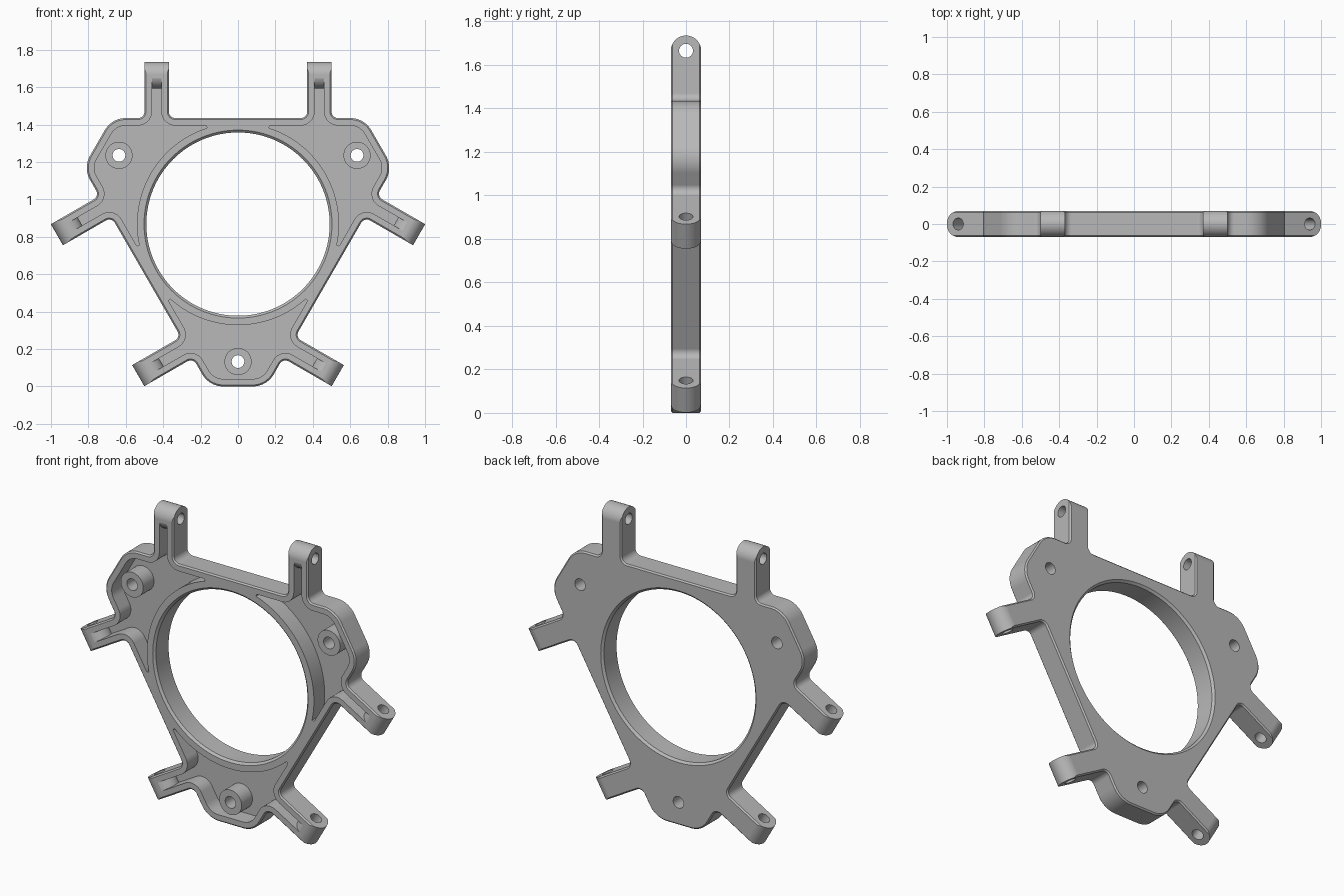
import bpy, bmesh
from math import sin, cos, tan, pi, radians
from mathutils import Matrix, Vector

if "Cube" in bpy.data.objects:
    bpy.data.objects.remove(bpy.data.objects["Cube"], do_unlink=True)

CENTRE = 0.868      # height of the ring centre
HALF = 0.07         # half thickness
EDGE = 0.567        # centre to long edges
FLAT = 0.868        # centre to short flats
ARM_IN, ARM_OUT, TIP = 0.37, 0.50, 0.867
PIN = TIP - HALF    # centre to pin axis
WALL = 0.04
FLOOR = 0.03


def sector(k):
    return Matrix.Translation((0, 0, CENTRE)) @ Matrix.Rotation(k * 2 * pi / 3, 4, 'Y')


def turn(p, k=1):
    a = k * 2 * pi / 3
    return (p[0] * cos(a) + p[1] * sin(a), p[1] * cos(a) - p[0] * sin(a), p[2])


def rounded(corners, steps=10):
    """Round each (x, z, radius) corner of a closed outline."""
    out = []
    for i, (x, z, r) in enumerate(corners):
        p = Vector((x, z))
        if r == 0:
            out.append(p)
            continue
        a = (Vector(corners[i - 1][:2]) - p).normalized()
        b = (Vector(corners[(i + 1) % len(corners)][:2]) - p).normalized()
        half = a.angle(b) / 2
        mid = p + (a + b).normalized() * r / sin(half)
        start = p + a * r / tan(half) - mid
        sweep = pi - 2 * half
        sign = 1 if a.x * b.y - a.y * b.x < 0 else -1
        for s in range(steps + 1):
            t = sign * sweep * s / steps
            out.append(mid + Vector((start.x * cos(t) - start.y * sin(t),
                                     start.x * sin(t) + start.y * cos(t))))
    return out


def circle(r, cx=0, cz=0, n=48):
    return [(cx + r * cos(2 * pi * i / n), cz + r * sin(2 * pi * i / n)) for i in range(n)]


def prism(name, outline, layers, k=0, along_x=False, chamfer=0):
    """Stack scaled copies of an outline at the given depths."""
    bm = bmesh.new()
    rows = []
    for d, s in layers:
        rows.append([bm.verts.new((d, p[0] * s, p[1] * s) if along_x else (p[0] * s, d, p[1] * s))
                     for p in outline])
    for low, high in zip(rows, rows[1:]):
        for i in range(len(low)):
            bm.faces.new((low[i - 1], low[i], high[i], high[i - 1]))
    bm.faces.new(rows[0])
    bm.faces.new(rows[-1])
    bmesh.ops.recalc_face_normals(bm, faces=bm.faces[:])
    if chamfer:
        rim = [e for e in bm.edges if abs(e.verts[0].co.y - e.verts[1].co.y) < 1e-5]
        bmesh.ops.bevel(bm, geom=rim, offset=chamfer, offset_type='OFFSET',
                        segments=1, profile=0.5, affect='EDGES', clamp_overlap=False)
    bm.transform(sector(k))
    mesh = bpy.data.meshes.new(name)
    bm.to_mesh(mesh)
    bm.free()
    ob = bpy.data.objects.new(name, mesh)
    bpy.context.collection.objects.link(ob)
    return ob


def cut(ob, cutter):
    cutter.hide_render = True
    mod = ob.modifiers.new("cut", 'BOOLEAN')
    mod.operation, mod.solver, mod.object = 'DIFFERENCE', 'EXACT', cutter
    bpy.context.view_layer.objects.active = ob
    bpy.ops.object.modifier_apply(modifier=mod.name)
    bpy.data.objects.remove(cutter, do_unlink=True)


def flat_corner(inset):
    return (FLAT - inset - (EDGE - inset) / 2) / sin(pi / 3)


# Plate outline: truncated triangle with two arms on each long edge
side = [(ARM_IN, EDGE, 0.035), (ARM_IN, TIP, 0), (ARM_OUT, TIP, 0),
        (ARM_OUT, EDGE, 0.035), (flat_corner(0), EDGE, 0.13)]
edge = [(-x, z, r) for x, z, r in reversed(side)] + side
outline = [turn(p, k) for k in range(3) for p in edge]
body = prism("bracket_plate", rounded(outline), [(-HALF, 1), (HALF, 1)], chamfer=0.008)

# Central bore with chamfered rims
cut(body, prism("bore", circle(0.49, n=128),
                [(-0.08, 1.047), (-0.058, 1), (0.058, 1), (0.08, 1.047)]))

# Pocket outline: inset walls, arm slots and an arc around the bore
inner = EDGE - WALL
half = [(0.17, inner, 0.004), (ARM_IN + WALL, inner, 0.075), (ARM_IN + WALL, PIN - 0.012, 0),
        (ARM_OUT - WALL, PIN - 0.012, 0), (ARM_OUT - WALL, inner, 0.075),
        (flat_corner(WALL), inner, 0.09)]
other = [turn((-x, z, r)) for x, z, r in reversed(half)]
first, last, count = radians(17.8), radians(102.2), 32
arc = []
for i in range(count + 1):
    t = last + (first - last) * i / count
    arc.append((0.54 * sin(t), 0.54 * cos(t), 0))
pocket = rounded(half + other + arc)
screw = (0.735 * sin(pi / 3), 0.735 * cos(pi / 3))

# Pockets, leaving screw bosses and round pin barrels standing
for k in range(3):
    cutter = prism("pocket", pocket, [(-0.09, 1), (FLOOR, 1)], k)
    cut(cutter, prism("boss", circle(0.0725, *screw), [(-0.1, 1), (0.1, 1)], k))
    for j, sign in ((k, 1), (k + 1, -1)):
        cut(cutter, prism("barrel", circle(0.072, 0, PIN),
                          [(sign * 0.35, 1), (sign * 0.52, 1)], j, along_x=True))
    cut(body, cutter)

# Rounded arm tips, pin holes and screw holes
tip = [(0.09, PIN), (HALF, PIN)]
tip += [(HALF * cos(pi * i / 24), PIN + HALF * sin(pi * i / 24)) for i in range(1, 24)]
tip += [(-HALF, PIN), (-0.09, PIN), (-0.09, 0.9), (0.09, 0.9)]
for k in range(3):
    for sign in (1, -1):
        span = [(sign * 0.35, 1), (sign * 0.52, 1)]
        cut(body, prism("tip_round", tip, span, k, along_x=True))
        cut(body, prism("pin_hole", circle(0.032, 0, PIN, 32), span, k, along_x=True))
    cut(body, prism("screw_hole", circle(0.034, *screw, 32), [(-0.1, 1), (0.1, 1)], k))

# Plain grey finish
grey = bpy.data.materials.new("grey")
grey.use_nodes = True
grey.diffuse_color = (0.48, 0.48, 0.48, 1)
grey.node_tree.nodes["Principled BSDF"].inputs["Base Color"].default_value = grey.diffuse_color
body.data.materials.clear()
body.data.materials.append(grey)
for face in body.data.polygons:
    face.material_index = 0

bpy.ops.object.select_all(action='DESELECT')
body.select_set(True)
bpy.context.view_layer.objects.active = body
bpy.ops.object.shade_smooth_by_angle(angle=radians(30))
normals = body.modifiers.new("weighted_normals", 'WEIGHTED_NORMAL')
normals.keep_sharp = True
